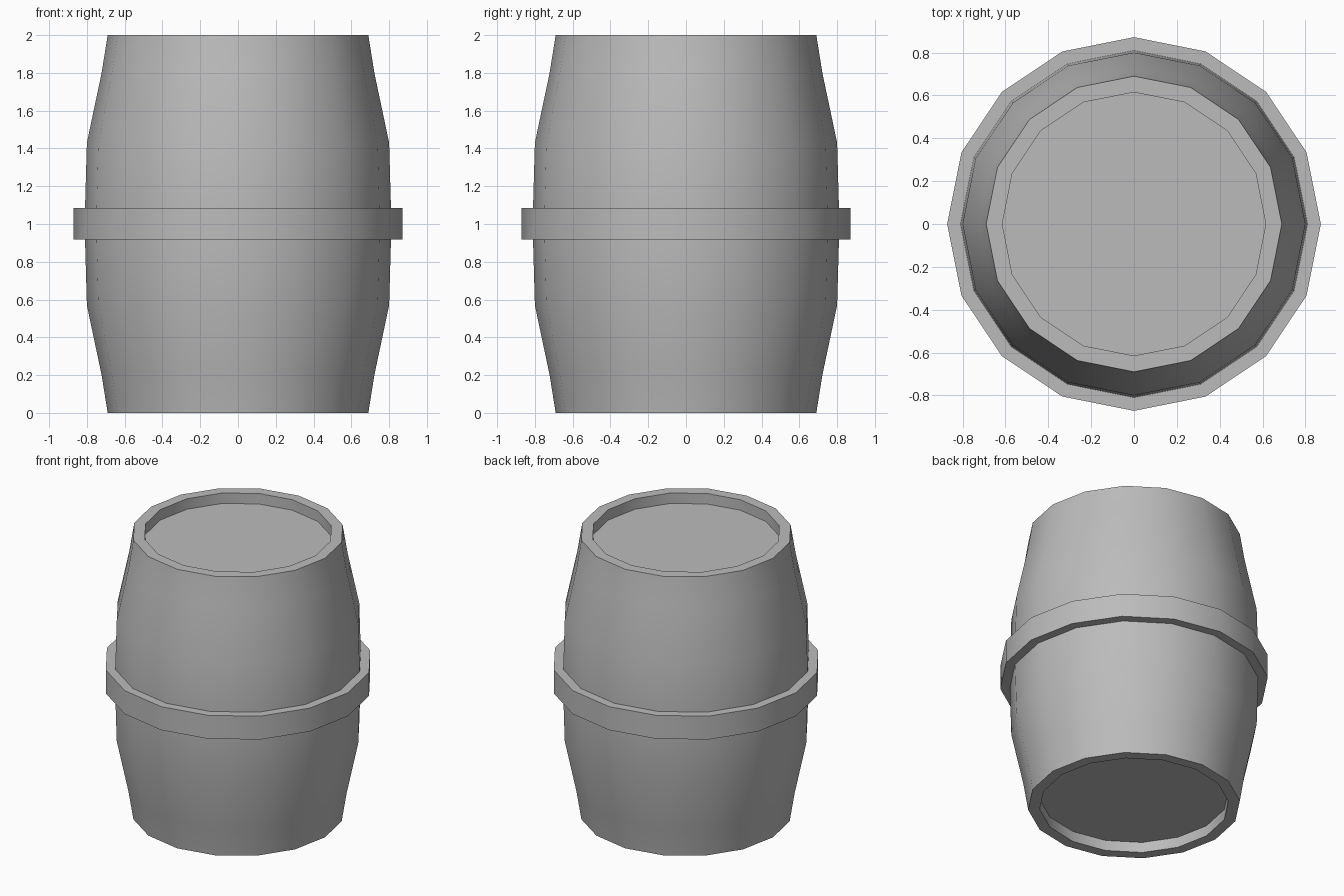
import bpy, bmesh, math

if "Cube" in bpy.data.objects:
    bpy.data.objects.remove(bpy.data.objects["Cube"])

SIDES = 16

grey = bpy.data.materials.new("plain_grey")
grey.diffuse_color = (0.5, 0.5, 0.5, 1)
grey.use_nodes = True
grey.node_tree.nodes["Principled BSDF"].inputs["Base Color"].default_value = grey.diffuse_color


def lathe(name, profile, closed):
    """Revolve (radius, z) points about z; an open profile gets flat end caps."""
    bm = bmesh.new()
    rings = [[bm.verts.new((r * math.cos(2 * math.pi * i / SIDES),
                            r * math.sin(2 * math.pi * i / SIDES), z))
              for i in range(SIDES)] for r, z in profile]
    pairs = list(zip(rings, rings[1:]))
    if closed:
        pairs.append((rings[-1], rings[0]))
    else:
        bm.faces.new(rings[0])
        bm.faces.new(rings[-1])
    for a, b in pairs:
        for i in range(SIDES):
            j = (i + 1) % SIDES
            bm.faces.new((a[i], a[j], b[j], b[i]))
    bmesh.ops.recalc_face_normals(bm, faces=bm.faces[:])
    me = bpy.data.meshes.new(name)
    bm.to_mesh(me)
    bm.free()
    me.materials.append(grey)
    ob = bpy.data.objects.new(name, me)
    bpy.context.collection.objects.link(ob)
    bpy.ops.object.select_all(action='DESELECT')
    ob.select_set(True)
    bpy.context.view_layer.objects.active = ob
    bpy.ops.object.shade_smooth_by_angle(angle=math.radians(35))
    return ob


# Bulging body with recessed lids, mirrored about mid height
lower = [(0.615, 0.075), (0.615, 0.0), (0.69, 0.0), (0.722, 0.2),
         (0.80, 0.57), (0.81, 0.92)]
upper = [(r, 2 - z) for r, z in reversed(lower)]
lathe("barrel_body", lower + upper, closed=False)

# Hoop around the middle
lathe("hoop", [(0.80, 0.917), (0.872, 0.917), (0.872, 1.085), (0.80, 1.085)], closed=True)
